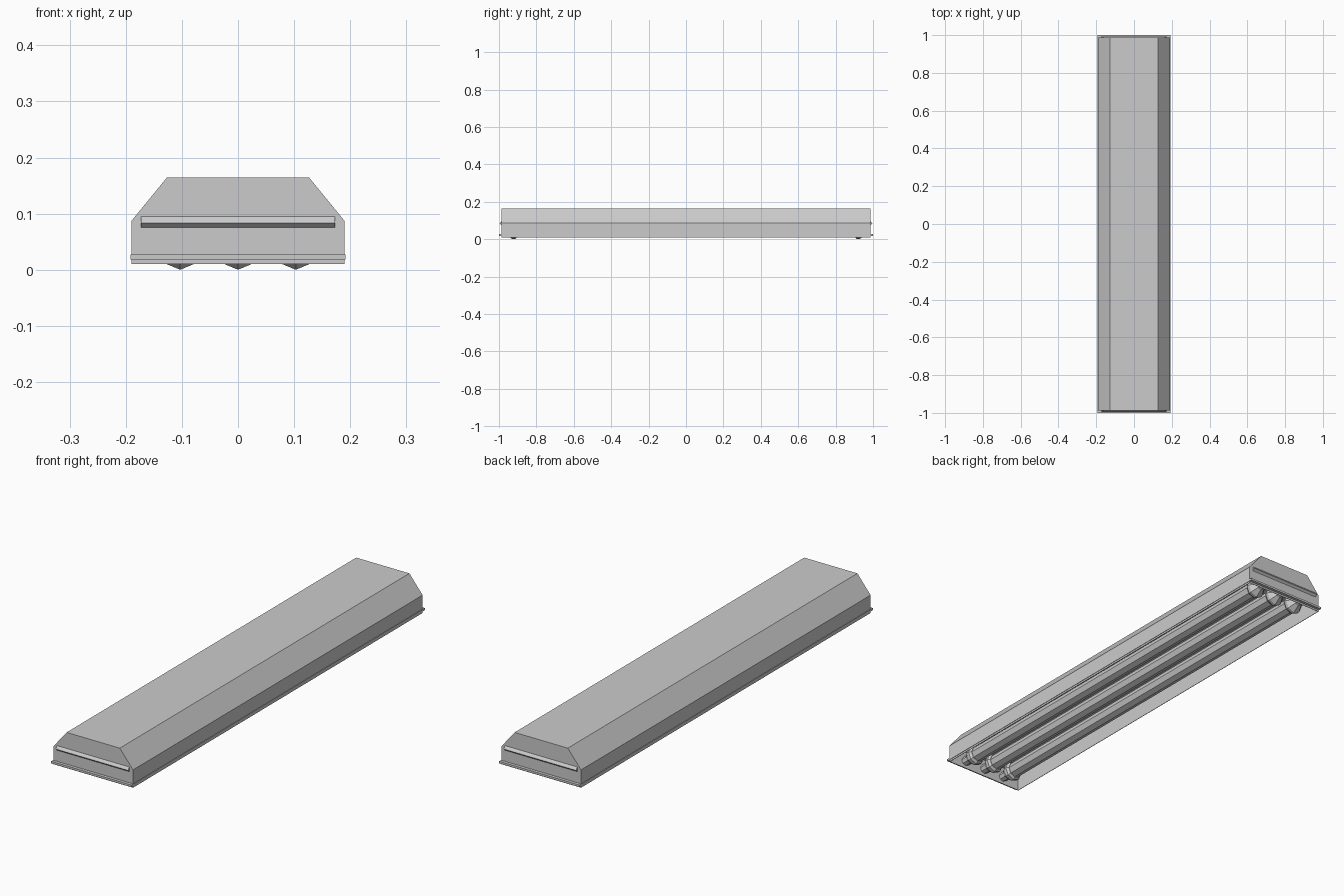
import bpy, bmesh, math

if "Cube" in bpy.data.objects:
    bpy.data.objects.remove(bpy.data.objects["Cube"])


def make_object(name, bm):
    bmesh.ops.recalc_face_normals(bm, faces=bm.faces)
    mesh = bpy.data.meshes.new(name)
    bm.to_mesh(mesh)
    bm.free()
    obj = bpy.data.objects.new(name, mesh)
    bpy.context.collection.objects.link(obj)
    return obj


def loft(name, rings, closed=False, caps=True):
    """Bridge equal-length rings of points in order."""
    bm = bmesh.new()
    loops = [[bm.verts.new(p) for p in ring] for ring in rings]
    pairs = list(zip(loops, loops[1:]))
    if closed:
        pairs.append((loops[-1], loops[0]))
    for a, b in pairs:
        for i in range(len(a)):
            j = (i + 1) % len(a)
            bm.faces.new((a[i], a[j], b[j], b[i]))
    if caps and not closed:
        bm.faces.new(loops[0])
        bm.faces.new(loops[-1])
    return make_object(name, bm)


def rect(hx, hy, z):
    return [(-hx, -hy, z), (hx, -hy, z), (hx, hy, z), (-hx, hy, z)]


def octagon(x, y, z, r):
    return [(x + r * math.sin(i * math.pi / 4), y, z + r * math.cos(i * math.pi / 4))
            for i in range(8)]


# Housing: bevelled trough extruded along y, open underneath, thin walls
profile = [(-0.19, 0.01), (-0.19, 0.087), (-0.127, 0.164),
           (0.127, 0.164), (0.19, 0.087), (0.19, 0.01)]
housing = loft("housing", [[(x, y, z) for x, z in profile] for y in (-0.987, 0.987)])
bm = bmesh.new()
bm.from_mesh(housing.data)
bottom = [f for f in bm.faces if all(v.co.z < 0.02 for v in f.verts)]
bmesh.ops.delete(bm, geom=bottom, context='FACES_ONLY')
bm.to_mesh(housing.data)
bm.free()
shell = housing.modifiers.new("wall_thickness", 'SOLIDIFY')
shell.thickness = 0.003
shell.offset = -1

# Mounting plate above the tubes
loft("reflector_plate", [rect(0.187, 0.984, 0.087), rect(0.187, 0.984, 0.09)])

# Thin lip around the bottom of the housing
loft("bottom_lip", [rect(0.192, 1.0, 0.018), rect(0.192, 1.0, 0.027),
                    rect(0.188, 0.985, 0.027), rect(0.188, 0.985, 0.018)], closed=True)

# Wedge ridge on each end
for label, s in (("front", -1), ("back", 1)):
    wedge = [(0.985, 0.073), (0.996, 0.083), (0.994, 0.087), (0.985, 0.097)]
    loft(label + "_ridge", [[(x, s * y, z) for y, z in wedge] for x in (-0.173, 0.173)])

# Three lamp tubes with faceted end sockets
ZC = 0.042
for i, x in enumerate((-0.103, 0.0, 0.103), 1):
    loft(f"tube_{i}", [octagon(x, y, ZC, 0.032) for y in (-0.915, 0.915)])
    for label, s in (("front", -1), ("back", 1)):
        steps = [(0.905, 0.034), (0.915, 0.042), (0.928, 0.042), (0.955, 0.022), (0.985, 0.02)]
        loft(f"{label}_socket_{i}", [octagon(x, s * y, ZC, r) for y, r in steps])
